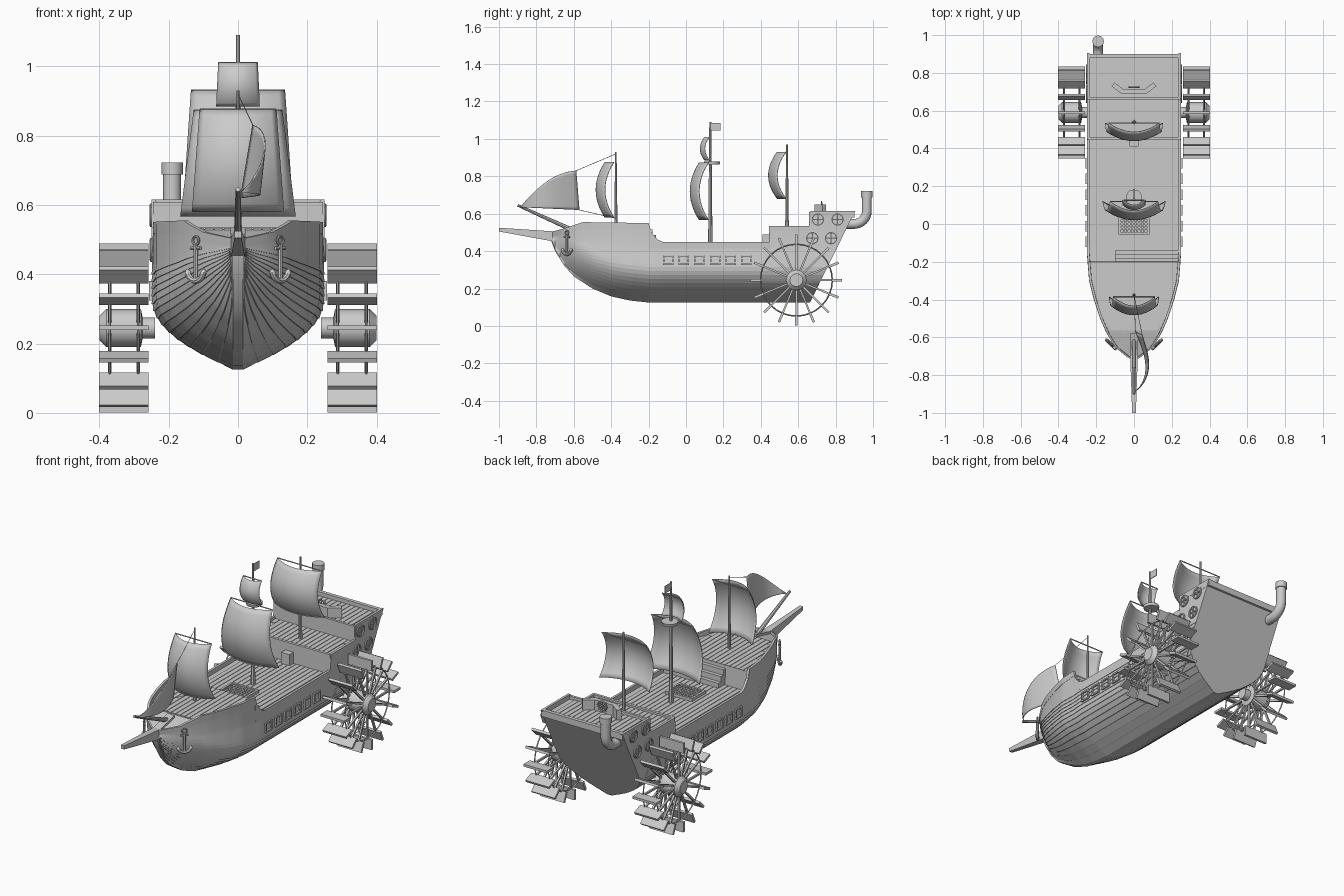
import bpy, bmesh, math
from mathutils import Matrix, Vector

if "Cube" in bpy.data.objects:
    bpy.data.objects.remove(bpy.data.objects["Cube"])

grey = bpy.data.materials.new("plain grey")
grey.diffuse_color = (0.6, 0.6, 0.6, 1)
grey.use_nodes = True
grey.node_tree.nodes["Principled BSDF"].inputs["Base Color"].default_value = grey.diffuse_color


def finish(name, me, smooth=None, mirror=False, solid=0):
    me.materials.clear()
    me.materials.append(grey)
    ob = bpy.data.objects.new(name, me)
    bpy.context.collection.objects.link(ob)
    if solid:
        m = ob.modifiers.new("thickness", 'SOLIDIFY')
        m.thickness, m.offset = solid, 0
    if mirror:
        ob.modifiers.new("mirror", 'MIRROR').use_mirror_merge = False
    if smooth:
        bpy.ops.object.select_all(action='DESELECT')
        ob.select_set(True)
        bpy.context.view_layer.objects.active = ob
        bpy.ops.object.shade_smooth_by_angle(angle=math.radians(smooth))
    return ob


def from_bm(name, bm, **kw):
    bmesh.ops.recalc_face_normals(bm, faces=bm.faces)
    me = bpy.data.meshes.new(name)
    bm.to_mesh(me)
    bm.free()
    return finish(name, me, **kw)


def boxes(name, items, **kw):
    """items: (centre, size, optional rotation matrix)"""
    bm = bmesh.new()
    for it in items:
        rot = it[2] if len(it) > 2 else Matrix.Identity(4)
        bmesh.ops.create_cube(bm, size=1, matrix=Matrix.Translation(it[0]) @ rot @ Matrix.Diagonal((*it[1], 1)))
    return from_bm(name, bm, **kw)


def span(x0, x1, y0, y1, z0, z1):
    return ((x0 + x1) / 2, (y0 + y1) / 2, (z0 + z1) / 2), (x1 - x0, y1 - y0, z1 - z0)


def tubes(name, paths, res=2, **kw):
    """paths: (points, radius or radii, closed)"""
    cu = bpy.data.curves.new(name, 'CURVE')
    cu.dimensions, cu.bevel_depth, cu.bevel_resolution, cu.use_fill_caps = '3D', 1, res, True
    for pts, r, closed in paths:
        s = cu.splines.new('POLY')
        s.points.add(len(pts) - 1)
        s.use_cyclic_u = closed
        for i, p in enumerate(pts):
            s.points[i].co = (*p, 1)
            s.points[i].radius = r[i] if isinstance(r, (list, tuple)) else r
    tmp = bpy.data.objects.new("tmp", cu)
    bpy.context.collection.objects.link(tmp)
    me = bpy.data.meshes.new_from_object(tmp.evaluated_get(bpy.context.evaluated_depsgraph_get()))
    bpy.data.objects.remove(tmp)
    return finish(name, me, smooth=40, **kw)


def rod(name, p, q, r, r2=None, **kw):
    return tubes(name, [([p, q], [r, r2 or r], False)], **kw)


def arc(c, u, v, r, a0=0, a1=360, n=24):
    c, u, v = Vector(c), Vector(u), Vector(v)
    last = n if a1 - a0 == 360 else n + 1
    angs = [math.radians(a0 + (a1 - a0) * i / n) for i in range(last)]
    return [c + u * r * math.cos(a) + v * r * math.sin(a) for a in angs]


def lerp(tab, y):
    for (a, p), (b, q) in zip(tab, tab[1:]):
        if y <= b:
            return p + (q - p) * max(0, (y - a) / (b - a))
    return tab[-1][1]


# hull lines: half width, keel, planking top, deck and rail height along y
WID = [(-.73, .012), (-.7, .05), (-.65, .1), (-.58, .142), (-.5, .177), (-.4, .21), (-.3, .235), (-.15, .247), (1, .247)]
KEEL = [(-.73, .48), (-.7, .4), (-.65, .32), (-.6, .265), (-.5, .2), (-.4, .158), (-.3, .136), (-.2, .125), (1, .125)]
WALE = [(-.73, .482), (-.5, .45), (-.2, .42), (1, .42)]
DECK = [(-.73, .485), (-.65, .505), (-.55, .53), (-.2, .53), (-.195, .425), (.445, .425), (.45, .52), (.66, .52), (.665, .59), (1, .59)]
RAIL = [(-.73, .5), (-.65, .522), (-.55, .555), (-.2, .55), (-.185, .5), (-.14, .45), (.445, .45), (.45, .535), (.66, .535), (.665, .615), (1, .615)]


def half(y, z):
    u = min(1, max(0, (z - lerp(KEEL, y)) / .2))
    return max(.015, lerp(WID, y) * math.sin(math.pi / 2 * u ** .85))


STATIONS = sorted({-.73, -.715, .66, .665, -.2, -.195, -.185, .445, .45, 1} | {round(-.7 + .025 * i, 3) for i in range(67)})


def loft(name, ring):
    """Skin closed rings along the stations, then cut the sloping stern."""
    bm = bmesh.new()
    rings = [[bm.verts.new(p) for p in ring(y)] for y in STATIONS]
    n = len(rings[0])
    for a, b in zip(rings, rings[1:]):
        for i in range(n):
            bm.faces.new((a[i], a[(i + 1) % n], b[(i + 1) % n], b[i]))
    bm.faces.new(rings[0])
    bm.faces.new(rings[-1])
    cut = bmesh.ops.bisect_plane(bm, geom=bm.verts[:] + bm.edges[:] + bm.faces[:], plane_co=(0, .68, .16), plane_no=(0, .455, -.225), clear_outer=True)
    bmesh.ops.holes_fill(bm, edges=[e for e in cut['geom_cut'] if isinstance(e, bmesh.types.BMEdge)], sides=0)
    return bm


def hull_ring(y):
    k, w, d = lerp(KEEL, y), lerp(WALE, y), lerp(DECK, y)
    pts = []
    for i in range(14):  # lapped planks
        z0, z1 = k + (w - k) * i / 14, k + (w - k) * (i + 1) / 14
        pts += [(half(y, z0) + (.003 if i else 0), y, z0), (half(y, z1), y, z1)]
    pts.append((half(y, d), y, d))
    return pts + [(-x, b, z) for x, b, z in reversed(pts)]


def rail_ring(y):
    d, r = lerp(DECK, y) - .012, lerp(RAIL, y)
    xo, xr = half(y, d) + .001, half(y, r) + .002
    return [(xo, y, d), (xr, y, r), (max(.002, xr - .013), y, r), (max(.002, xo - .013), y, d)]


from_bm("hull", loft("hull", hull_ring), smooth=25)
from_bm("bulwark", loft("bulwark", rail_ring), smooth=25, mirror=True)

# deck planks
planks = []
for y0, y1, z in ((-.68, -.2, .53), (-.19, .445, .425), (.455, .66, .52), (.67, .885, .59)):
    for i in range(-8, 9):
        x, a = i * .0275, y0
        while half(a, z) < abs(x) + .03 and a < y1 - .05 or lerp(DECK, a) < z - .003 and y0 < -.5:
            a += .01
        if half(a, z) > abs(x) + .012:
            planks.append(span(x - .0122, x + .0122, a, y1, z - .01, z + .004))
boxes("deck_planks", planks)

# cross beams, stern rail and fore steps
boxes("deck_beams", [span(-.245, .245, .445, .46, .43, .535), span(-.245, .245, .658, .672, .53, .608), span(-.246, .246, .88, .9, .58, .615)])
boxes("fore_steps", [span(-.1, .238, -.2, -.14 - .02 * i, .42, .455 + .03 * i) for i in range(3)])

# hatch grating and deck chest
boxes("hatch", [span(s * .076 - .006, s * .076 + .006, -.055, .065, .42, .445) for s in (-1, 1)]
      + [span(-.08, .08, y - .006, y + .006, .42, .445) for y in (-.05, .06)]
      + [span(-.08, .08, -.03 + .018 * i, -.022 + .018 * i, .42, .44) for i in range(5)]
      + [span(-.058 + .018 * i, -.05 + .018 * i, -.055, .065, .42, .441) for i in range(7)])
boxes("deck_chest", [span(-.025, .025, .41, .448, .42, .49)])

# bow beak and bowsprit
bm = bmesh.new()
pts = [(s * w, y, z) for y, w, z0, z1 in ((-1, .01, .505, .525), (-.7, .02, .45, .505), (-.58, .022, .43, .535))
       for s, z in ((-1, z0), (1, z0), (1, z1), (-1, z1))]
vs = [bm.verts.new(p) for p in pts]
for j in (0, 4):
    for i in range(4):
        bm.faces.new((vs[j + i], vs[j + (i + 1) % 4], vs[j + 4 + (i + 1) % 4], vs[j + 4 + i]))
bm.faces.new(vs[:4])
bm.faces.new(vs[8:])
from_bm("bow_beak", bm)
rod("bowsprit", (0, -.6, .51), (0, -.9, .645), .012, .007)

# masts, yards and lookout
for n, y, z0, z1, r in (("fore", -.375, .52, .93, .009), ("main", .13, .42, 1.09, .012), ("aft", .54, .51, .97, .01)):
    rod(n + "_mast", (0, y, z0), (0, y, z1), r, r * .45)
rod("lookout", (0, .14, .863), (0, .14, .878), .04, .043, res=4)
boxes("flag", [span(-.002, .002, .13, .185, 1.045, 1.085)])


def patch(name, f, nu=14, nv=12):
    bm = bmesh.new()
    g = [[bm.verts.new(f(i / nu, j / nv)) for i in range(nu + 1)] for j in range(nv + 1)]
    for j in range(nv):
        for i in range(nu):
            bm.faces.new((g[j][i], g[j][i + 1], g[j + 1][i + 1], g[j + 1][i]))
    bmesh.ops.remove_doubles(bm, verts=bm.verts, dist=1e-5)
    return from_bm(name, bm, smooth=50, solid=.004)


# square sails
for n, y, z0, z1, wb, wt, a in (("fore", -.385, .58, .875, .132, .11, .048), ("main", .12, .567, .873, .166, .127, .049),
                                ("aft", .535, .68, .93, .152, .135, .047), ("top", .126, .885, 1.01, .062, .056, .025)):
    def f(u, v):
        s, t = 2 * u - 1, 2 * v - 1
        return (s * (wb + (wt - wb) * v), y - a * (1 - s * s) - a * (1 - t * t), z0 + (z1 - z0) * v)
    patch(n + "_sail", f)
    rod(n + "_yard", (-wt, y, z1), (wt, y, z1), .003)


# jib sail and its ropes
def jib(s, t):
    yb, zb = -.885 + .315 * s, .635 - .015 * s
    yt, zt = -.885 + .298 * s, .635 + .195 * s + .18 * s * (1 - s)
    x = .008 + .055 * math.sin(math.pi * s ** .75) + .035 * s * t
    return (x, yb + (yt - yb) * t, zb + (zt - zb) * t)


patch("jib_sail", jib)
tubes("ropes", [([jib(1, 1), (0, -.375, .92)], .0015, False), ([jib(1, 0), (0, -.375, .575)], .0015, False)], res=0)

# anchors
t, up = (.7, .7, 0), (0, 0, 1)
tubes("anchor", [([(.122, -.637, .385), (.122, -.637, .485)], .007, False),
                 (arc((.122, -.637, .415), t, up, .034, 180, 360, 12), [.003] + [.009] * 11 + [.003], False),
                 (arc((.122, -.637, .497), t, up, .012, n=12), .004, True),
                 ([(.108, -.651, .475), (.136, -.623, .475)], .005, False)], mirror=True)

# gun ports
ports = []
for i in range(6):
    y = -.095 + .0835 * i
    for d in (-.024, .024):
        ports += [span(.243, .257, y + d - .004, y + d + .004, .325, .38),
                  span(.243, .257, y - .028, y + .028, .3525 + d - .004, .3525 + d + .004)]
boxes("gun_ports", ports, mirror=True)

# round stern windows
rings = []
for y, z in ((.705, .57), (.81, .57), (.675, .47), (.775, .47)):
    rings += [(arc((.25, y, z), (0, 1, 0), up, .03), .005, True), ([(.25, y - .03, z), (.25, y + .03, z)], .004, False),
              ([(.25, y, z - .03), (.25, y, z + .03)], .004, False)]
tubes("round_windows", rings, res=1, mirror=True)

# paddle wheels
WY, WZ = .59, .245
blades, spokes = [], []
for i in range(16):
    a = 2 * math.pi * i / 16
    c, s, rot = math.cos(a), math.sin(a), Matrix.Rotation(a, 4, 'X')
    blades.append(((.33, WY + .216 * c, WZ + .216 * s), (.143, .056, .013), rot))
    for x in (.288, .37):
        spokes.append(((x, WY + .125 * c, WZ + .125 * s), (.01, .17, .01), rot))
boxes("paddle_blades", blades, mirror=True)
boxes("paddle_spokes", spokes, mirror=True)
tubes("paddle_rims", [(arc((x, WY, WZ), (0, 1, 0), up, .192, n=32), .004, True) for x in (.288, .37)], res=0, mirror=True)
tubes("paddle_hub", [([(.24, WY, WZ), (.275, WY, WZ), (.28, WY, WZ), (.38, WY, WZ), (.4, WY, WZ)], [.03, .03, .055, .055, .035], False)], res=4, mirror=True)

# chimney pipe
elbow = arc((-.19, .897, .615), (0, 1, 0), up, .07, -90, 0, 8)
tubes("chimney", [([(-.19, .83, .545)] + elbow + [(-.19, .967, .69)], .026, False),
                  ([(-.19, .967, .688), (-.19, .967, .722)], .031, False)], res=4)

# steering console and wheel
boxes("console", [((0, .7, .62), (.12, .025, .06))] + [((s * .083, .718, .62), (.07, .025, .06), Matrix.Rotation(s * .65, 4, 'Z')) for s in (-1, 1)])
spk = [([(0, .725, .635), (.033 * math.cos(k * math.pi / 4), .725, .635 + .033 * math.sin(k * math.pi / 4))], .0025, False) for k in range(8)]
tubes("steering_wheel", [(arc((0, .725, .635), (1, 0, 0), up, .025), .004, True)] + spk, res=1)
